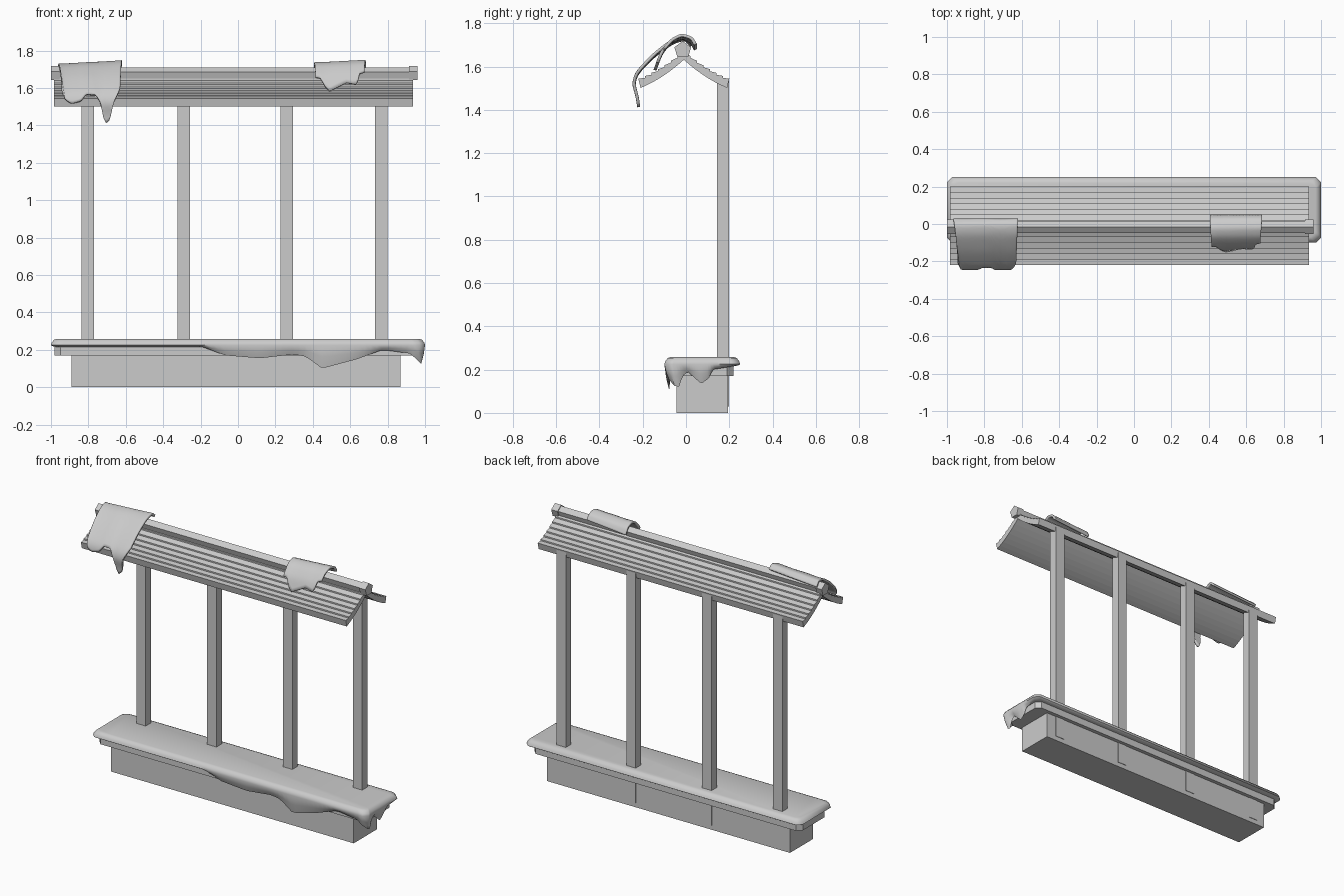
import bpy, math
from mathutils import Vector

if "Cube" in bpy.data.objects:
    bpy.data.objects.remove(bpy.data.objects["Cube"])


def make(name, verts, faces, smooth=None):
    me = bpy.data.meshes.new(name)
    me.from_pydata(verts, [], faces)
    ob = bpy.data.objects.new(name, me)
    bpy.context.collection.objects.link(ob)
    bpy.ops.object.select_all(action='DESELECT')
    ob.select_set(True)
    bpy.context.view_layer.objects.active = ob
    bpy.ops.object.mode_set(mode='EDIT')
    bpy.ops.mesh.select_all(action='SELECT')
    bpy.ops.mesh.normals_make_consistent(inside=False)
    bpy.ops.object.mode_set(mode='OBJECT')
    if smooth:
        bpy.ops.object.shade_smooth_by_angle(angle=math.radians(smooth))
    return ob


def loft(name, rings, smooth=None):
    """Join closed rings of points and cap both ends."""
    n = len(rings[0])
    verts = [p for r in rings for p in r]
    faces = [(k*n + i, k*n + (i+1) % n, (k+1)*n + (i+1) % n, (k+1)*n + i)
             for k in range(len(rings)-1) for i in range(n)]
    faces += [tuple(range(n)), tuple(range(len(verts)-n, len(verts)))]
    return make(name, verts, faces, smooth)


def extrude_x(name, profile, x0, x1):
    return loft(name, [[(x, y, z) for y, z in profile] for x in (x0, x1)])


def box(name, x0, x1, y0, y1, z0, z1):
    return extrude_x(name, [(y0, z0), (y1, z0), (y1, z1), (y0, z1)], x0, x1)


def lerp(table, t):
    """Linear lookup in a list of (t, value)."""
    for (a, va), (b, vb) in zip(table, table[1:]):
        if t <= b:
            return va + (vb-va) * max(0, t-a) / (b-a)
    return table[-1][1]


# Stone base and chamfered ledge
box("base", -0.89, 0.87, -0.045, 0.195, 0, 0.18)
lx0, lx1, ly0, ly1, c = -0.98, 0.965, -0.065, 0.22, 0.03
ledge = [(lx0+c, ly0), (lx1-c, ly0), (lx1, ly0+c), (lx1, ly1-c),
         (lx1-c, ly1), (lx0+c, ly1), (lx0, ly1-c), (lx0, ly0+c)]
loft("ledge", [[(x, y, z) for x, y in ledge] for z in (0.17, 0.22)])

# Posts
for i, x in enumerate((-0.803, -0.29, 0.26, 0.766)):
    box(f"post_{i+1}", x-0.034, x+0.034, 0.143, 0.198, 0.03, 1.535)

# Roof with stepped boards on a sagging curve, mirrored front to back
RY, BOARDS = -0.01, 7


def roof_z(t):
    return 1.665 - 0.18*t + 0.05*t*t


half = []
for i in range(BOARDS):
    a, b = i/BOARDS, (i+1)/BOARDS
    half += [(0.21*a, roof_z(a)), (0.21*b, roof_z(b)+0.009)]
under = [(0.2*i/BOARDS, roof_z(i/BOARDS)-0.034) for i in range(BOARDS+1)]
profile = [(RY+d, z) for d, z in half]
profile += [(RY+d, z) for d, z in reversed(under)]
profile += [(RY-d, z) for d, z in under[1:]]
profile += [(RY-d, z) for d, z in reversed(half[1:])]
extrude_x("roof", profile, -0.985, 0.935)


# Pentagonal ridge pole with end caps
def pentagon(r):
    return [(RY-0.005 + r*math.sin(2*math.pi*i/5), 1.676 + r*math.cos(2*math.pi*i/5))
            for i in range(5)]


extrude_x("ridge_pole", pentagon(0.034), -0.98, 0.94)
extrude_x("ridge_cap_left", pentagon(0.041), -1.0, -0.955)
extrude_x("ridge_cap_right", pentagon(0.041), 0.915, 0.96)

# Snow on the ledge: rounded slab with an uneven hanging rim
front_rim = [(-1, .217), (-.2, .217), (-.07, .17), (.12, .155), (.3, .175), (.37, .165),
             (.46, .10), (.65, .15), (.79, .2), (.94, .18), (1, .13)]
right_rim = [(-.1, .13), (-.045, .12), (-.03, .17), (0, .19), (.03, .165), (.07, .135),
             (.11, .16), (.13, .2), (.25, .217)]
k = 0.028
outline = []
for i in range(61):
    x = -1+k + (2-2*k)*i/60
    outline.append((x, -0.1, lerp(front_rim, x)))
for i in range(25):
    y = -0.1+k + (0.35-2*k)*i/24
    outline.append((1, y, lerp(right_rim, y)))
outline += [(1-k, 0.25, .217), (-1+k, 0.25, .217), (-1, 0.25-k, .217), (-1, -0.1+k, .217)]


def snow_ring(inset, z_of):
    return [(x*(1-inset), 0.075 + (y-0.075)*(1-inset/0.175), z_of(rim))
            for x, y, rim in outline]


loft("ledge_snow", [
    snow_ring(0.03, lambda r: 0.258),
    snow_ring(0.015, lambda r: 0.253),
    snow_ring(0.004, lambda r: 0.238),
    snow_ring(0.0, lambda r: 0.225),
    snow_ring(0.008, lambda r: 0.5*(r+0.222)),
    snow_ring(0.022, lambda r: r),
    snow_ring(0.034, lambda r: 0.214)], 50)


# Snow patches draped over the ridge: each column follows the path down to its own edge
def snow_patch(name, path, rim, xs_top, tilt, rows=18, cols=36):
    fine = []
    for a, b in zip(path, path[1:]):
        fine += [Vector(a).lerp(Vector(b), j/8) for j in range(8)]
    fine.append(Vector(path[-1]))
    for _ in range(6):
        fine = [fine[0]] + [(fine[i-1] + fine[i]*2 + fine[i+1])/4
                            for i in range(1, len(fine)-1)] + [fine[-1]]
    crest = max(range(len(fine)), key=lambda i: fine[i].y)
    verts = []
    for i in range(cols+1):
        u = i/cols
        s = u*(len(rim)-1)
        j = min(int(s), len(rim)-2)
        f = s-j
        xb = rim[j][0]*(1-f) + rim[j+1][0]*f
        zb = rim[j][1]*(1-f) + rim[j+1][1]*f
        xt = xs_top[0] + (xs_top[1]-xs_top[0])*u
        end = next((q for q in range(crest, len(fine)) if fine[q].y <= zb), len(fine)-1)
        p0, p1 = fine[end-1], fine[end]
        stop = end-1 + min(1, max(0, (p0.y-zb)/max(1e-6, p0.y-p1.y)))
        for r in range(rows+1):
            w = r/rows
            q = min(stop*w, len(fine)-1.001)
            p = fine[int(q)].lerp(fine[int(q)+1], q-int(q))
            verts.append((xt + (xb-xt)*w**1.5, p.x, p.y - tilt*(1-u)*(1-w)))
    m = rows+1
    faces = [(i*m+r, i*m+r+1, (i+1)*m+r+1, (i+1)*m+r)
             for i in range(cols) for r in range(rows)]
    ob = make(name, verts, faces, 40)
    if ob.data.polygons[len(faces)//2].normal.z < 0:
        ob.data.flip_normals()
    mod = ob.modifiers.new("thickness", 'SOLIDIFY')
    mod.thickness = 0.014
    mod.offset = -1


snow_patch("roof_snow_left",
           [(.03, 1.725), (0, 1.752), (-.06, 1.733), (-.15, 1.665), (-.235, 1.575),
            (-.25, 1.52), (-.232, 1.46), (-.225, 1.41)],
           [(-.935, 1.60), (-.925, 1.54), (-.89, 1.515), (-.84, 1.53), (-.81, 1.57), (-.76, 1.567),
            (-.735, 1.52), (-.72, 1.44), (-.705, 1.41), (-.685, 1.43), (-.665, 1.52), (-.63, 1.60)],
           (-.965, -.62), 0.025)
snow_patch("roof_snow_right",
           [(.05, 1.705), (.03, 1.738), (-.02, 1.754), (-.07, 1.73), (-.12, 1.67), (-.15, 1.585)],
           [(.415, 1.66), (.44, 1.655), (.465, 1.61), (.49, 1.585), (.53, 1.605), (.58, 1.63),
            (.63, 1.62), (.642, 1.64), (.65, 1.68), (.675, 1.69)],
           (.405, .685), 0.025)
